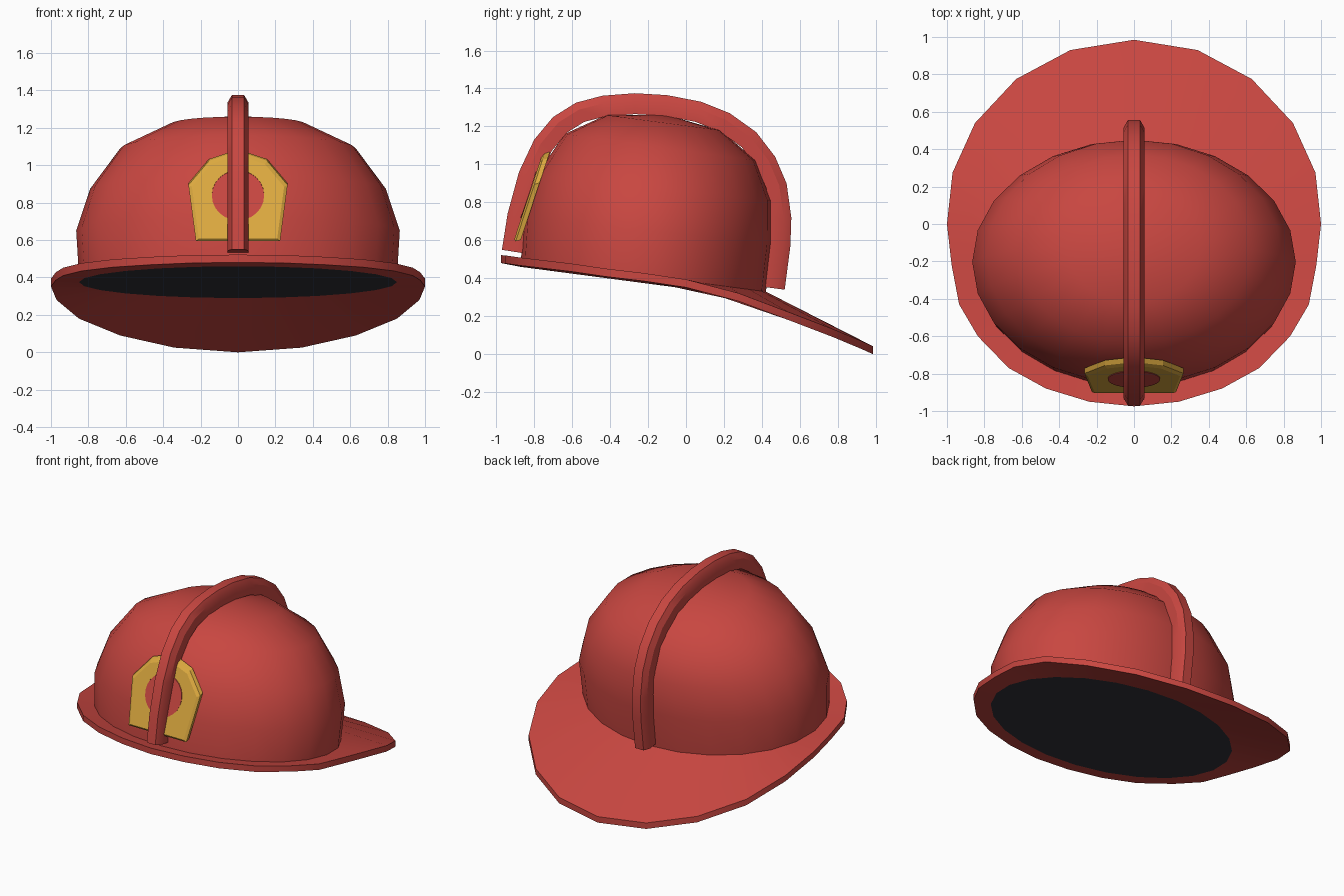
import bpy, bmesh, math
from mathutils import Vector

if "Cube" in bpy.data.objects:
    bpy.data.objects.remove(bpy.data.objects["Cube"])


def material(name, rgb):
    m = bpy.data.materials.new(name)
    m.diffuse_color = (*rgb, 1)
    m.use_nodes = True
    m.node_tree.nodes["Principled BSDF"].inputs["Base Color"].default_value = m.diffuse_color
    return m


RED = material("helmet red", (0.58, 0.062, 0.052))
GOLD = material("badge gold", (0.72, 0.40, 0.05))
BLACK = material("lining black", (0.035, 0.035, 0.045))
N = 24


def finish(name, bm, mat, angle=30):
    bmesh.ops.recalc_face_normals(bm, faces=bm.faces)
    me = bpy.data.meshes.new(name)
    bm.to_mesh(me)
    bm.free()
    me.materials.append(mat)
    ob = bpy.data.objects.new(name, me)
    bpy.context.collection.objects.link(ob)
    bpy.ops.object.select_all(action='DESELECT')
    ob.select_set(True)
    bpy.context.view_layer.objects.active = ob
    bpy.ops.object.shade_smooth_by_angle(angle=math.radians(angle))
    return ob


def tilted_ring(front, back, half_width, dz=0):
    """Ellipse through a front and a back (y, z) point, starting at the back."""
    pts = []
    for i in range(N):
        a = 2 * math.pi * i / N
        t = (1 + math.cos(a)) / 2
        pts.append((half_width * math.sin(a),
                    front[0] + (back[0] - front[0]) * t,
                    front[1] + (back[1] - front[1]) * t + dz))
    return pts


def bridge(bm, rings, close=False, loop=True):
    """Skin a list of equally long vertex rings."""
    n = len(rings[0])
    pairs = list(zip(rings, rings[1:])) + ([(rings[-1], rings[0])] if close else [])
    for a, b in pairs:
        for i in range(n if loop else n - 1):
            j = (i + 1) % n
            bm.faces.new((a[i], a[j], b[j], b[i]))


def add_ring(bm, pts):
    return [bm.verts.new(p) for p in pts]


# Dome: stacked tilted ellipses closed by a crown point
base = ((-0.87, 0.49), (0.42, 0.32), 0.85)
levels = [base,
          ((-0.855, 0.72), (0.45, 0.58), 0.865),
          ((-0.79, 0.94), (0.45, 0.81), 0.79),
          ((-0.64, 1.16), (0.37, 1.02), 0.63),
          ((-0.42, 1.26), (0.18, 1.18), 0.36)]
bm = bmesh.new()
rings = [add_ring(bm, tilted_ring(*l)) for l in levels]
bridge(bm, rings)
crown = bm.verts.new((0, -0.11, 1.262))
for i in range(N):
    bm.faces.new((rings[-1][i], rings[-1][(i + 1) % N], crown))
finish("dome", bm, RED, 40)

# Brim: mirrored outline dropping toward the back (x, y, underside z)
half = [(0, 0.985, 0.0), (0.34, 0.93, 0.025), (0.63, 0.775, 0.09),
        (0.85, 0.54, 0.18), (0.97, 0.275, 0.28), (1.0, 0.0, 0.352),
        (0.975, -0.22, 0.385), (0.935, -0.43, 0.41), (0.835, -0.60, 0.435),
        (0.67, -0.77, 0.455), (0.47, -0.88, 0.468), (0.24, -0.95, 0.478),
        (0, -0.975, 0.48)]
outline = half + [(-x, y, z) for x, y, z in reversed(half[1:-1])]
bm = bmesh.new()
bridge(bm, [add_ring(bm, tilted_ring(*base, dz=0.01)),
            add_ring(bm, [(x, y, z + 0.042) for x, y, z in outline]),
            add_ring(bm, outline),
            add_ring(bm, tilted_ring(*base, dz=-0.03))], close=True)
finish("brim", bm, RED)

# Lining: dark plate closing the underside
bm = bmesh.new()
bm.faces.new(add_ring(bm, tilted_ring(*base, dz=-0.03)))
finish("lining", bm, BLACK)

# Crest: chamfered section swept along the arch
arch = [(-0.97, 0.55), (-0.94, 0.74), (-0.88, 0.96), (-0.80, 1.13),
        (-0.70, 1.25), (-0.58, 1.325), (-0.44, 1.362), (-0.27, 1.375),
        (-0.10, 1.365), (0.08, 1.33), (0.23, 1.27), (0.37, 1.17),
        (0.47, 1.04), (0.53, 0.90), (0.555, 0.72), (0.55, 0.57), (0.52, 0.34)]
section = [(-0.033, 0), (0.033, 0), (0.056, 0.04), (0.056, 0.11),
           (-0.056, 0.11), (-0.056, 0.04)]
bm = bmesh.new()
rings = []
for i, p in enumerate(arch):
    a, b = arch[max(i - 1, 0)], arch[min(i + 1, len(arch) - 1)]
    t = Vector((b[0] - a[0], b[1] - a[1])).normalized()
    inward = Vector((t.y, -t.x))
    rings.append(add_ring(bm, [(x, p[0] + inward.x * d, p[1] + inward.y * d)
                               for x, d in section]))
bridge(bm, rings)
bm.faces.new(rings[0])
bm.faces.new(rings[-1])
finish("crest", bm, RED)


# Badge: leaning shield plate with a bevelled front edge
def on_badge(x, z, depth):
    return (x, -0.91 + (z - 0.59) * 0.33 + depth, z + depth * 0.33)


right = [(0.225, 0.59), (0.265, 0.89), (0.155, 1.02), (0.05, 1.055)]
shield = right + [(-x, z) for x, z in reversed(right)]
inner = [(x * 0.93, 0.82 + (z - 0.82) * 0.93) for x, z in shield]
bm = bmesh.new()
rings = [add_ring(bm, [on_badge(x, z, d) for x, z in pts])
         for pts, d in ((inner, 0), (shield, 0.012), (shield, 0.04))]
bridge(bm, rings)
bm.faces.new(rings[0])
bm.faces.new(rings[-1])
finish("badge", bm, GOLD, 10)

# Badge emblem: thin round plate
bm = bmesh.new()
circle = [(0.14 * math.cos(2 * math.pi * i / N), 0.84 + 0.133 * math.sin(2 * math.pi * i / N))
          for i in range(N)]
rings = [add_ring(bm, [on_badge(x, z, d) for x, z in circle]) for d in (-0.004, 0.002)]
bridge(bm, rings)
bm.faces.new(rings[0])
bm.faces.new(rings[-1])
finish("badge_disc", bm, RED)
